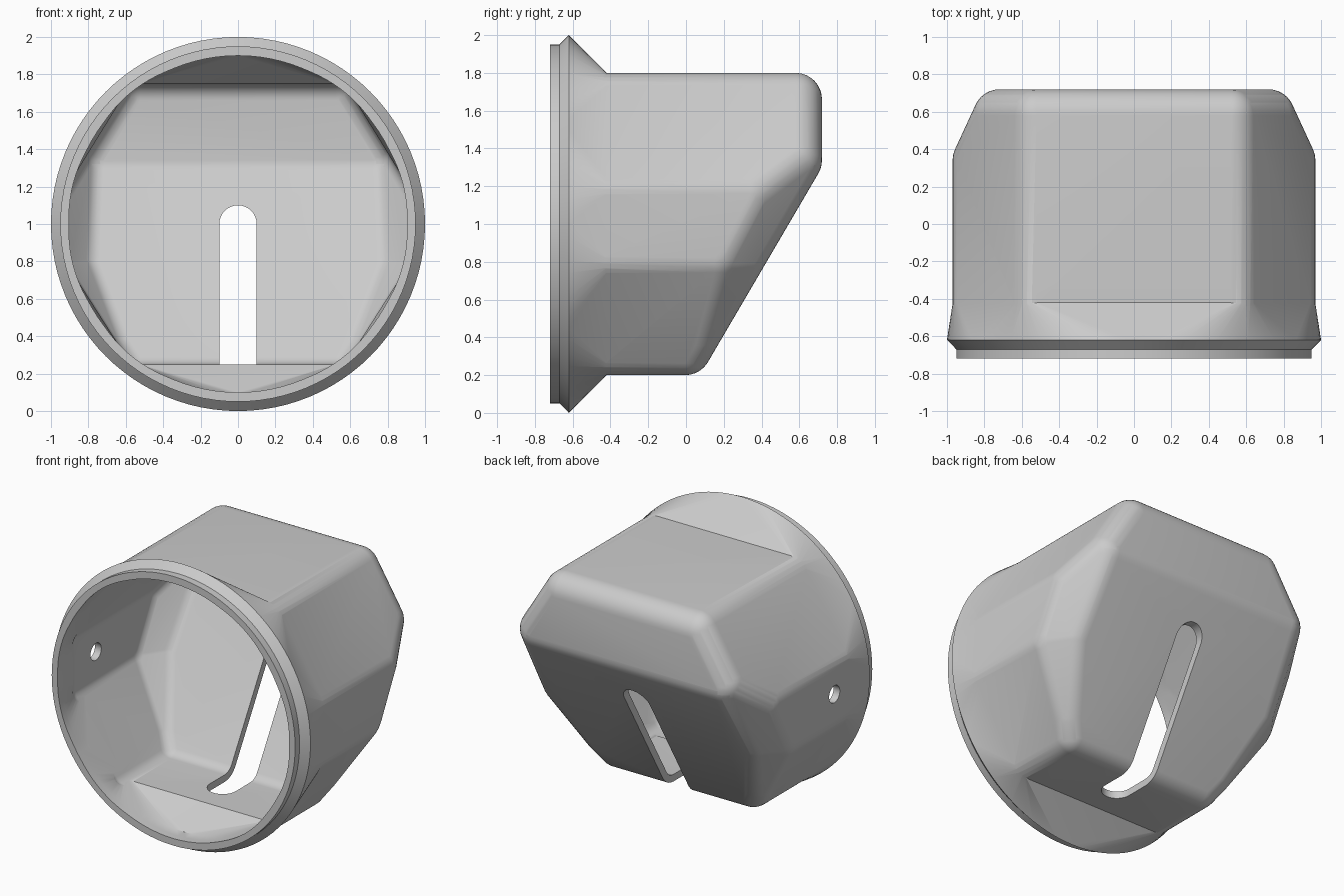
import bpy, bmesh, math
from mathutils import Vector

cube = bpy.data.objects.get("Cube")
if cube:
    bpy.data.objects.remove(cube, do_unlink=True)

ROUND, WALL = 0.14, 0.05
CREASE_Y = -0.42
INSIDE = Vector((0, -0.1, 1))

grey = bpy.data.materials.new("light_grey")
grey.use_nodes = True
colour = (0.6, 0.6, 0.6, 1)
grey.diffuse_color = colour
grey.node_tree.nodes["Principled BSDF"].inputs["Base Color"].default_value = colour


def ring(radius, center, axis, count=96):
    """Points of a circle around the given axis."""
    out = []
    for i in range(count):
        a = 2 * math.pi * i / count
        u, v = radius * math.cos(a), radius * math.sin(a)
        off = {"x": (0, u, v), "y": (u, 0, v), "z": (u, v, 0)}[axis]
        out.append(Vector(center) + Vector(off))
    return out


def hull(points):
    """Convex skin around points."""
    bm = bmesh.new()
    for p in points:
        bm.verts.new(p)
    bmesh.ops.remove_doubles(bm, verts=bm.verts[:], dist=0.0005)
    bmesh.ops.convex_hull(bm, input=bm.verts[:])
    loose = [v for v in bm.verts if not v.link_faces]
    bmesh.ops.delete(bm, geom=loose, context="VERTS")
    bmesh.ops.recalc_face_normals(bm, faces=bm.faces[:])
    return bm


def make_object(name, bm):
    bmesh.ops.dissolve_limit(bm, angle_limit=0.005, verts=bm.verts[:], edges=bm.edges[:])
    mesh = bpy.data.meshes.new(name)
    bm.to_mesh(mesh)
    bm.free()
    mesh.materials.append(grey)
    obj = bpy.data.objects.new(name, mesh)
    bpy.context.collection.objects.link(obj)
    return obj


def plane(a, b, c):
    """Point and outward normal of the plane through three points."""
    a, b, c = Vector(a), Vector(b), Vector(c)
    n = (b - a).cross(c - a).normalized()
    return a, (n if n.dot(a - INSIDE) > 0 else -n)


# Faceted body: flat planes, with the slanted sides mirrored
body_planes = [
    (Vector((0, 0, 1.8)), Vector((0, 0, 1))),
    (Vector((0, 0, 0.2)), Vector((0, 0, -1))),
    (Vector((0, 0.72, 1)), Vector((0, 1, 0))),
    plane((0, 0.72, 1.3), (1, 0.72, 1.3), (0, 0.076, 0.2)),
]
side_top, side_low = (0.97, 0.42, 1.2), (0.97, 0.2, 0.78)
side_planes = [
    plane(side_top, side_low, (0.97, 0, 1)),
    plane(side_top, (0.97, 0, 1.2), (0.6, 0, 1.8)),
    plane(side_low, (0.97, 0, 0.78), (0.6, 0, 0.2)),
    plane(side_top, side_low, (0.79, 0.72, 1.32)),
    plane(side_low, (0.8, 0.42, 0.78), (0.6, 0.05, 0.2)),
]
for p, n in side_planes:
    mirror = Vector((-1, 1, 1))
    body_planes += [(p, n), (p * mirror, n * mirror)]


def core_points(front):
    """Corners of the body shrunk by the rounding radius and cut off at the front."""
    bm = bmesh.new()
    bmesh.ops.create_cube(bm, size=4)
    cuts = [(p - n * ROUND, n) for p, n in body_planes]
    cuts.append((Vector((0, front, 0)), Vector((0, -1, 0))))
    for p, n in cuts:
        bmesh.ops.bisect_plane(bm, geom=bm.verts[:] + bm.edges[:] + bm.faces[:],
                               dist=1e-5, plane_co=p, plane_no=n, clear_outer=True)
        bmesh.ops.holes_fill(bm, edges=[e for e in bm.edges if e.is_boundary], sides=0)
    pts = [v.co.copy() for v in bm.verts]
    bm.free()
    return pts


def rounded_body(radius):
    """Body with a ball at every core corner, reaching into the flare."""
    bm = bmesh.new()
    bmesh.ops.create_uvsphere(bm, u_segments=32, v_segments=16, radius=radius)
    ball = [v.co.copy() for v in bm.verts]
    bm.free()
    return hull([c + b for c in core_points(-0.5) for b in ball])


def crease_section(radius):
    """Rounded octagon where body and flare meet, a hair inside the body."""
    corners = [c for c in core_points(CREASE_Y) if c.y < CREASE_Y + 0.001]
    return [p for c in corners for p in ring(radius - 0.001, c, "y", 32)]


def combine(obj, tool, operation):
    mod = obj.modifiers.new(tool.name, "BOOLEAN")
    mod.operation = operation
    mod.solver = "EXACT"
    mod.object = tool
    bpy.context.view_layer.objects.active = obj
    bpy.ops.object.modifier_apply(modifier=mod.name)
    bpy.data.objects.remove(tool, do_unlink=True)


# Flare from the octagon to the round rim, with a straight lip in front
flare = hull(crease_section(ROUND) + ring(1.0, (0, -0.62, 1), "y") + ring(0.95, (0, -0.67, 1), "y"))
cap = [f for f in flare.faces if f.normal.y < -0.99]
lip = bmesh.ops.extrude_face_region(flare, geom=cap)["geom"]
bmesh.ops.translate(flare, vec=(0, -0.05, 0),
                    verts=[g for g in lip if isinstance(g, bmesh.types.BMVert)])

# Outer shell
housing = make_object("housing", rounded_body(ROUND))
combine(housing, make_object("flare", flare), "UNION")

# Hollow inside, following the same body and flare
inner = ROUND - WALL
hollow = make_object("hollow_cutter", rounded_body(inner))
mouth = hull(crease_section(inner) + ring(0.9, (0, -0.6, 1), "y") + ring(0.9, (0, -0.8, 1), "y"))
combine(hollow, make_object("mouth_cutter", mouth), "UNION")
combine(housing, hollow, "DIFFERENCE")

# Slot through the sloped back and floor
slot = hull(ring(0.1, (0, -0.17, 0), "z", 32) + ring(0.1, (0, -0.17, 0.4), "z", 32)
            + ring(0.1, (0, 0.1, 1), "y", 32) + ring(0.1, (0, 1, 1), "y", 32)
            + [Vector((x, 1, 0)) for x in (-0.1, 0.1)])
combine(housing, make_object("slot_cutter", slot), "DIFFERENCE")

# Small hole in one side
hole = hull(ring(0.06, (-1.2, -0.27, 1), "x", 32) + ring(0.06, (-0.7, -0.27, 1), "x", 32))
combine(housing, make_object("hole_cutter", hole), "DIFFERENCE")

# Smooth curves, crisp rims
bpy.ops.object.select_all(action="DESELECT")
housing.select_set(True)
bpy.ops.object.shade_smooth_by_angle(angle=math.radians(30))
